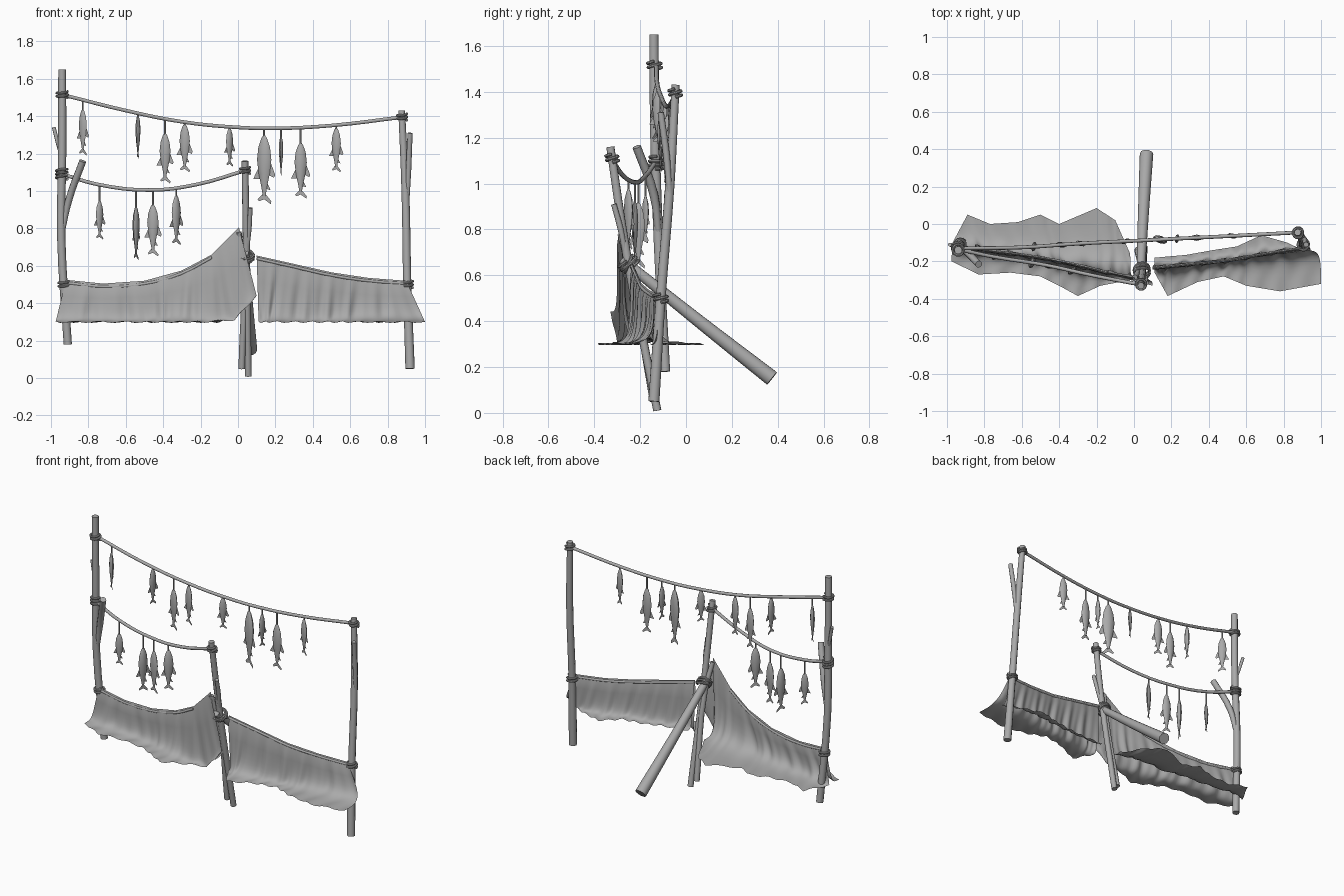
import bpy, bmesh, math
from mathutils import Vector, Matrix

if "Cube" in bpy.data.objects:
    bpy.data.objects.remove(bpy.data.objects["Cube"])

grey = bpy.data.materials.new("plain grey")
grey.use_nodes = True
colour = (0.4, 0.4, 0.4, 1)
grey.diffuse_color = colour
grey.node_tree.nodes["Principled BSDF"].inputs["Base Color"].default_value = colour


def finish(obj, angle=40):
    """Give the material and smooth shading with sharp edges kept."""
    if not obj.data.materials:
        obj.data.materials.append(grey)
    bpy.ops.object.select_all(action='DESELECT')
    obj.select_set(True)
    bpy.context.view_layer.objects.active = obj
    if obj.type == 'CURVE':
        bpy.ops.object.convert(target='MESH')
    bpy.ops.object.shade_smooth_by_angle(angle=math.radians(angle))


def tube(name, points, radii, sides=3, steps=4):
    """Round tube through points; radii is one number or one per point."""
    curve = bpy.data.curves.new(name, 'CURVE')
    curve.dimensions = '3D'
    curve.bevel_depth = 1
    curve.bevel_resolution = sides
    curve.resolution_u = steps
    curve.use_fill_caps = True
    spline = curve.splines.new('BEZIER')
    spline.bezier_points.add(len(points) - 1)
    for i, (bp, co) in enumerate(zip(spline.bezier_points, points)):
        bp.co = co
        bp.handle_left_type = bp.handle_right_type = 'AUTO'
        bp.radius = radii if isinstance(radii, float) else radii[i]
    obj = bpy.data.objects.new(name, curve)
    bpy.context.collection.objects.link(obj)
    finish(obj)


def lashing(name, centre, radius, axis=(0, 0, 1), turns=2, tilt=0.15):
    """Rope wound round a pole as a slightly tilted coil."""
    turn = Vector((0, 0, 1)).rotation_difference(Vector(axis)).to_matrix()
    turn = turn @ Matrix.Rotation(tilt, 3, 'X')
    points = []
    for i in range(turns * 8 + 1):
        a = i * math.tau / 8
        rise = 0.018 * (i / 8 - turns / 2)
        points.append(Vector(centre) + turn @ Vector((radius * math.cos(a), radius * math.sin(a), rise)))
    tube(name, points, 0.007, 2, 2)


def along(points, f):
    """Point at fraction f of a list of evenly weighted points."""
    s = min(f, 0.9999) * (len(points) - 1)
    i = int(s)
    return Vector(points[i]).lerp(Vector(points[i + 1]), s - i)


def at_x(points, x):
    for a, b in zip(points, points[1:]):
        if a[0] <= x <= b[0]:
            return Vector(a).lerp(Vector(b), (x - a[0]) / (b[0] - a[0]))


def cloth(name, ridge, front, back, cols=72, rows=12):
    """Sheet hung over a ridge; each side drops steeply, then spreads flat to its hem."""
    bm = bmesh.new()
    grid = []
    for c in range(cols + 1):
        f = c / cols
        top = along(ridge, f)
        line = []
        for r in range(-rows, rows + 1):
            t = abs(r) / rows
            hem = along(front if r < 0 else back, f)
            drop = 1 - (1 - t) ** 2.7
            p = top.lerp(hem, drop)
            p.y = top.y + (hem.y - top.y) * t ** 2.8
            # rounded over the ridge rope
            p.y += math.copysign(0.012 * min(1, t * 12) * (1 - t), r)
            # hanging folds, strongest half way down
            fold = math.sin(f * 47 + t) + 0.7 * math.sin(f * 83 + 2 - t)
            p.y += 0.025 * t * (1 - t) * fold
            p.z += 0.005 * t ** 4 * math.sin(f * 61 + t * 9)
            line.append(bm.verts.new(p))
        grid.append(line)
    for a, b in zip(grid, grid[1:]):
        for i in range(2 * rows):
            bm.faces.new((a[i], b[i], b[i + 1], a[i + 1]))
    mesh = bpy.data.meshes.new(name)
    bm.to_mesh(mesh)
    bm.free()
    obj = bpy.data.objects.new(name, mesh)
    bpy.context.collection.objects.link(obj)
    finish(obj, 60)


def fish(name, rope, x, top, bottom, yaw):
    """Fish hung head up from the rope by a string."""
    size = top - bottom
    hook = at_x(rope, x)
    bm = bmesh.new()
    body = [(0, .01), (.05, .045), (.18, .09), (.36, .11), (.56, .085), (.75, .045), (.88, .022)]
    rings = []
    for t, w in body:
        rings.append([bm.verts.new((w * math.cos(k * math.tau / 8), 0.5 * w * math.sin(k * math.tau / 8), -t))
                      for k in range(8)])
    for a, b in zip(rings, rings[1:]):
        for k in range(8):
            bm.faces.new((a[k], b[k], b[k - 7], a[k - 7]))
    bm.faces.new(rings[0])
    bm.faces.new(rings[-1][::-1])
    # tail lobes and fins
    fins = [[(0, .83), (.11, .96), (.1, 1), (0, .93)], [(0, .83), (0, .93), (-.08, .96), (-.1, .93)],
            [(.1, .4), (.17, .58), (.15, .62), (.07, .58)], [(-.09, .48), (-.17, .64), (-.06, .64)],
            [(.05, .7), (.1, .8), (.03, .78)]]
    for fin in fins:
        bm.faces.new([bm.verts.new((u, 0, -v)) for u, v in fin])
    mesh = bpy.data.meshes.new(name)
    bm.to_mesh(mesh)
    bm.free()
    obj = bpy.data.objects.new(name, mesh)
    obj.location = (x, hook.y, top)
    obj.scale = (size, size, size)
    obj.rotation_euler.z = math.radians(yaw)
    bpy.context.collection.objects.link(obj)
    finish(obj, 50)
    tube(name + "_string", [hook, (x, hook.y, top - 0.01)], 0.005, 1, 1)


# Upright poles and their side branches
tube("left_pole", [(-.94, -.14, 1.65), (-.94, -.135, 1.2), (-.945, -.12, .75), (-.91, -.09, .18)],
     [.021, .022, .022, .022])
tube("left_branch", [(-.94, -.12, .78), (-.905, -.14, .95), (-.83, -.215, 1.16)], [.014, .019, .019])
tube("left_twig", [(-.945, -.13, 1.18), (-.965, -.12, 1.26), (-.985, -.11, 1.34)], [.008, .01, .01])
tube("right_pole", [(.875, -.045, 1.43), (.895, -.07, 1.0), (.905, -.11, .5), (.92, -.14, .05)],
     [.018, .021, .022, .025])
tube("right_branch", [(.905, -.07, .95), (.912, -.085, 1.12), (.92, -.11, 1.31)], [.012, .015, .014])
tube("centre_pole", [(.037, -.33, 1.16), (.045, -.26, .7), (.055, -.125, .01)], [.018, .019, .018])
tube("centre_twig", [(.05, -.265, .7), (.06, -.285, .8), (.066, -.315, .91)], [.011, .013, .012])
tube("centre_stake", [(.005, -.285, .78), (.03, -.24, .6), (.02, -.14, .05)], [.014, .017, .018])
tube("rear_brace", [(.035, -.28, .67), (.05, .05, .405), (.067, .375, .15)], [.022, .029, .036])

# Sagging ropes
upper = [(-.94, -.13, 1.515), (-.6, -.125, 1.43), (-.3, -.105, 1.37), (0, -.09, 1.34),
         (.2, -.08, 1.335), (.5, -.065, 1.35), (.88, -.045, 1.395)]
lower = [(-.94, -.135, 1.09), (-.75, -.175, 1.035), (-.47, -.22, 1.005), (-.22, -.275, 1.035), (.04, -.325, 1.11)]
tube("upper_rope", upper, .01)
tube("lower_rope", lower, .01)

# Cloth ridges, then the sheets draped over them
left_ridge = [(-.92, -.125, .525), (-.72, -.15, .505), (-.5, -.18, .52), (-.3, -.22, .575),
              (-.14, -.26, .66), (.005, -.29, .805)]
right_ridge = [(.1, -.235, .655), (.3, -.215, .61), (.5, -.195, .565), (.7, -.16, .535), (.9, -.13, .52)]
for name, ridge in (("left_ridge_rope", left_ridge[:-1]), ("right_ridge_rope", right_ridge)):
    tube(name, [Vector(p) - Vector((0, 0, .016)) for p in ridge], .008)

cloth("left_cloth", left_ridge,
      [(-.975, -.2, .3), (-.83, -.27, .3), (-.66, -.26, .3), (-.5, -.28, .3), (-.4, -.33, .3),
       (-.3, -.385, .3), (-.18, -.33, .3), (-.02, -.3, .31), (.1, -.33, .44)],
      [(-.97, -.1, .3), (-.89, .05, .3), (-.77, .0, .3), (-.62, .01, .3), (-.5, .05, .3),
       (-.4, .0, .3), (-.2, .085, .3), (-.1, .02, .3), (-.02, -.16, .32)])
cloth("right_cloth", right_ridge,
      [(.11, -.26, .3), (.18, -.385, .3), (.34, -.31, .3), (.48, -.28, .3), (.6, -.33, .3),
       (.78, -.36, .3), (1, -.32, .3)],
      [(.11, -.18, .34), (.28, -.165, .33), (.42, -.14, .32), (.55, -.12, .32), (.68, -.06, .3),
       (.82, -.1, .3), (.945, -.16, .3)])

# Rope lashings
lashing("left_top_lashing", (-.94, -.137, 1.515), .029)
lashing("left_middle_lashing", (-.942, -.13, 1.09), .03, turns=3, tilt=-.1)
lashing("left_low_lashing", (-.93, -.11, .5), .029)
lashing("right_top_lashing", (.877, -.047, 1.395), .026)
lashing("right_low_lashing", (.905, -.11, .5), .029, tilt=.1)
lashing("centre_top_lashing", (.038, -.322, 1.11), .026)
lashing("centre_lashing", (.042, -.25, .65), .042, axis=(.1, -.5, 1))
lashing("brace_lashing", (.042, -.25, .65), .04, axis=(0, .8, -.6))

# Drying fish: position, head height, tail height, turn
upper_fish = [(-.83, 1.44, 1.19, -40), (-.535, 1.41, 1.17, 75), (-.39, 1.31, 1.04, -10), (-.285, 1.36, 1.1, -15),
              (-.045, 1.34, 1.13, 35), (.14, 1.3, .93, -20), (.23, 1.3, 1.08, 80), (.335, 1.26, .96, 0),
              (.525, 1.34, 1.1, -20)]
lower_fish = [(-.74, .95, .74, 30), (-.545, .92, .63, 65), (-.455, .93, .65, -10), (-.33, .98, .71, 35)]
for label, rope, rows in (("upper_fish", upper, upper_fish), ("lower_fish", lower, lower_fish)):
    for i, row in enumerate(rows):
        fish(f"{label}_{i + 1}", rope, *row)
